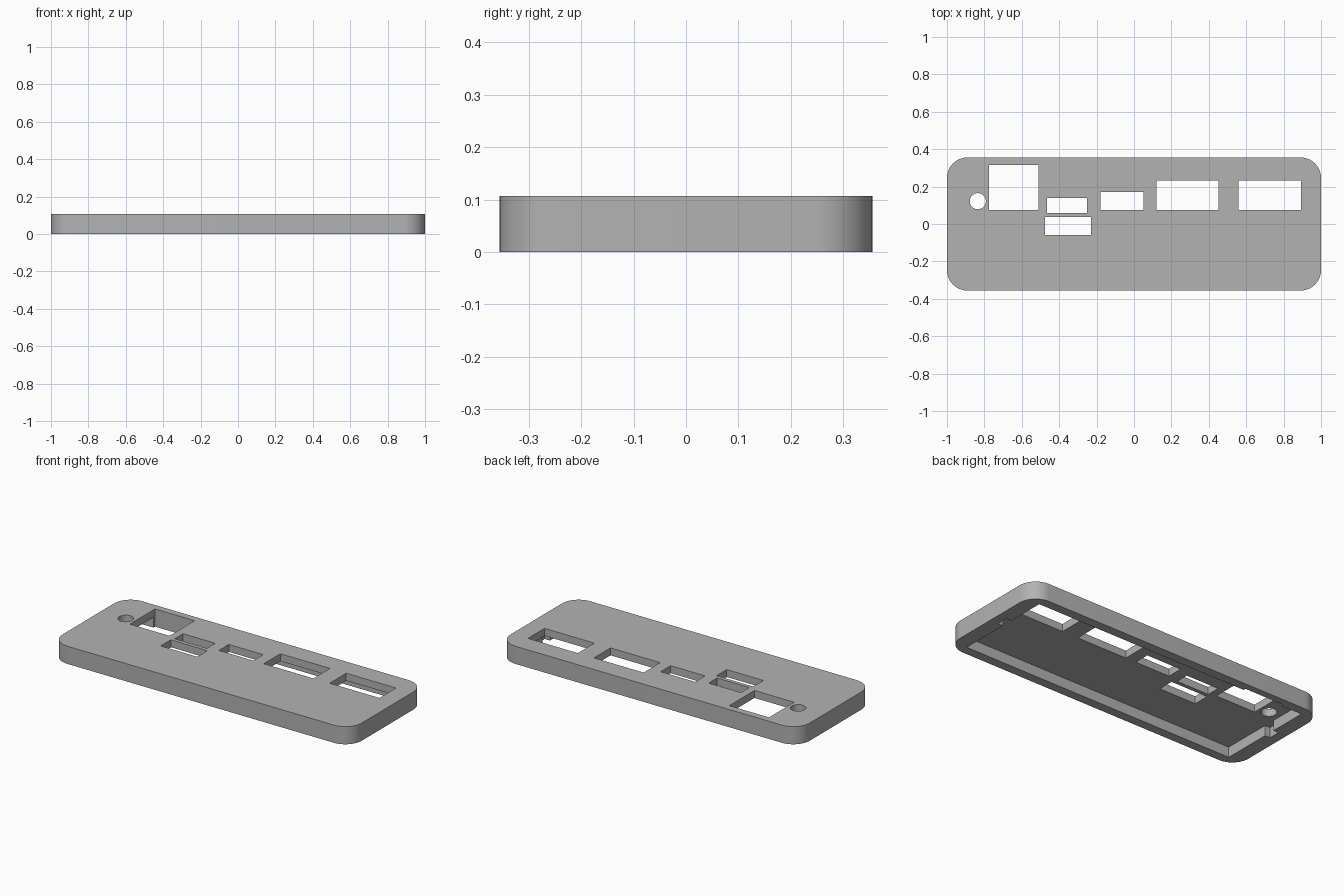
import bpy, bmesh, math

cube = bpy.data.objects.get("Cube")
if cube:
    bpy.data.objects.remove(cube, do_unlink=True)

HEIGHT = 0.107
CEILING = 0.062

grey = bpy.data.materials.new("plain grey")
grey.use_nodes = True
grey.diffuse_color = (0.45, 0.45, 0.45, 1)
grey.node_tree.nodes["Principled BSDF"].inputs["Base Color"].default_value = (0.45, 0.45, 0.45, 1)


def rectangle(x0, x1, y0, y1):
    return [(x0, y0), (x1, y0), (x1, y1), (x0, y1)]


def arc(cx, cy, r, start, sweep, steps):
    return [(cx + r * math.cos(start + sweep * i / steps),
             cy + r * math.sin(start + sweep * i / steps)) for i in range(steps + 1)]


def prism(name, outlines, z0, z1):
    """Extrude each counter-clockwise outline from z0 up to z1."""
    bm = bmesh.new()
    for outline in outlines:
        face = bm.faces.new([bm.verts.new((x, y, z0)) for x, y in outline])
        top = bmesh.ops.extrude_face_region(bm, geom=[face], use_keep_orig=True)["geom"]
        verts = [v for v in top if isinstance(v, bmesh.types.BMVert)]
        bmesh.ops.translate(bm, verts=verts, vec=(0, 0, z1 - z0))
    bmesh.ops.recalc_face_normals(bm, faces=bm.faces)
    mesh = bpy.data.meshes.new(name)
    bm.to_mesh(mesh)
    bm.free()
    mesh.materials.append(grey)
    obj = bpy.data.objects.new(name, mesh)
    bpy.context.collection.objects.link(obj)
    return obj


def cut(target, cutter):
    cutter.hide_render = True
    mod = target.modifiers.new("cut", 'BOOLEAN')
    mod.operation = 'DIFFERENCE'
    mod.solver = 'EXACT'
    mod.object = cutter
    bpy.context.view_layer.objects.active = target
    bpy.ops.object.modifier_apply(modifier=mod.name)
    bpy.data.objects.remove(cutter, do_unlink=True)


# Rounded cover plate
half_x, half_y, radius = 1.0, 0.356, 0.11
outline = []
for i, (sx, sy) in enumerate([(1, 1), (-1, 1), (-1, -1), (1, -1)]):
    outline += arc(sx * (half_x - radius), sy * (half_y - radius), radius,
                   i * math.pi / 2, math.pi / 2, 12)
cover = prism("cover_plate", [outline], 0, HEIGHT)

# Hollow underside with a small notch in each end wall
a, b, deep, n0, n1 = 0.91, 0.30, 0.945, 0.0, 0.07
cavity = [(-a, -b), (a, -b), (a, n0), (deep, n0), (deep, n1), (a, n1),
          (a, b), (-a, b), (-a, n1), (-deep, n1), (-deep, n0), (-a, n0)]
cut(cover, prism("cavity_cutter", [cavity], -0.1, CEILING))

# Port openings and the round hole
ports = [rectangle(*p) for p in [
    (-0.775, -0.51, 0.075, 0.315),
    (-0.465, -0.25, 0.06, 0.14),
    (-0.475, -0.23, -0.06, 0.037),
    (-0.18, 0.05, 0.075, 0.17),
    (0.12, 0.452, 0.075, 0.233),
    (0.56, 0.893, 0.075, 0.233)]]
ports.append(arc(-0.835, 0.122, 0.043, 0, 2 * math.pi, 32)[:-1])
cut(cover, prism("port_cutter", ports, -0.1, HEIGHT + 0.1))

# Smooth corners, crisp edges
bpy.ops.object.select_all(action='DESELECT')
cover.select_set(True)
bpy.context.view_layer.objects.active = cover
bpy.ops.object.shade_smooth_by_angle(angle=math.radians(30))
